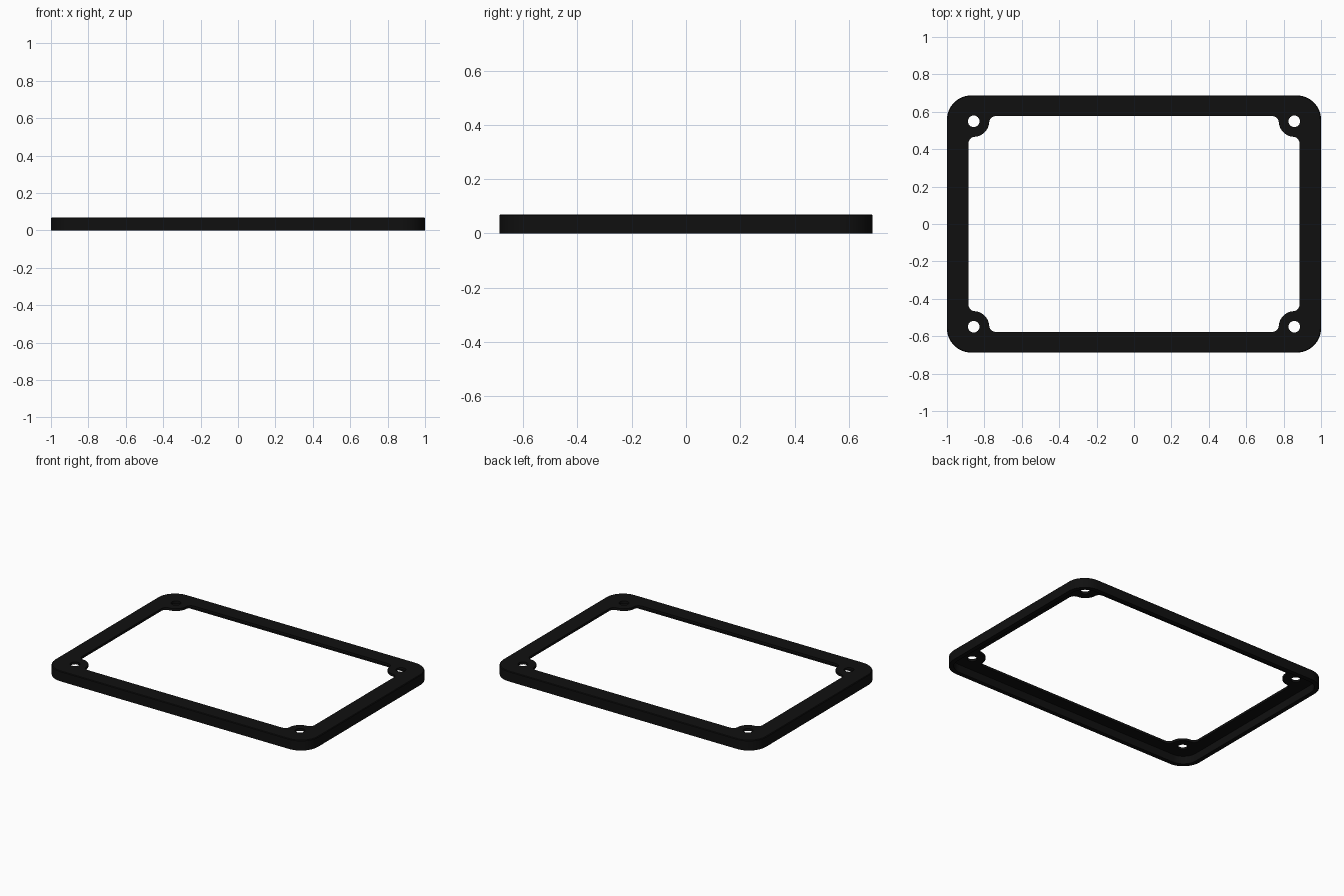
import bpy, bmesh, math

if "Cube" in bpy.data.objects:
    bpy.data.objects.remove(bpy.data.objects["Cube"])

HX, HY, H = 1.0, 0.6875, 0.07      # outer half sizes and height
CORNER = 0.13                      # outer corner radius
WALL, PLATE, BEVEL = 0.03, 0.016, 0.004
IX, IY = 0.885, 0.577              # half sizes of the opening
TX, TY, TR = 0.857, 0.549, 0.083   # screw tab centre and radius
HOLE, FILLET = 0.031, 0.035


def arc(cx, cy, r, a0, a1, n):
    return [(cx + r * math.cos(a0 + (a1 - a0) * i / n),
             cy + r * math.sin(a0 + (a1 - a0) * i / n)) for i in range(n + 1)]


def mirrored(quarter):
    """Repeat a first-quadrant outline in all four quadrants, in order."""
    out = []
    for sx, sy in ((1, 1), (-1, 1), (-1, -1), (1, -1)):
        q = [(x * sx, y * sy) for x, y in quarter]
        out += q if sx * sy > 0 else q[::-1]
    return out


def outer(inset):
    r = CORNER - inset
    return mirrored(arc(HX - CORNER, HY - CORNER, r, 0, math.pi / 2, 14))


def opening():
    # Side fillet, screw tab lobe, top fillet
    reach = TR + FILLET
    x1 = IX - FILLET
    y1 = TY - math.sqrt(reach ** 2 - (x1 - TX) ** 2)
    y2 = IY - FILLET
    x2 = TX - math.sqrt(reach ** 2 - (y2 - TY) ** 2)
    a1 = math.atan2(TY - y1, TX - x1)
    a2 = math.atan2(TY - y2, TX - x2)
    q = arc(x1, y1, FILLET, 0, a1, 7)
    q += arc(TX, TY, TR, a1 + math.pi, a2 + math.pi, 12)[1:-1]
    q += arc(x2, y2, FILLET, a2, math.pi / 2, 7)
    return mirrored(q)


bm = bmesh.new()


def ring(points, z):
    vs = [bm.verts.new((x, y, z)) for x, y in points]
    es = [bm.edges.new((vs[i], vs[(i + 1) % len(vs)])) for i in range(len(vs))]
    return vs, es


def bridge(a, b):
    n = len(a[0])
    for i in range(n):
        j = (i + 1) % n
        bm.faces.new((a[0][i], a[0][j], b[0][j], b[0][i]))


def fill(rings):
    bmesh.ops.triangle_fill(bm, use_beauty=True, use_dissolve=False,
                            edges=[e for r in rings for e in r[1]])


# Outer wall with a fine bevel on its top edge
under = H - PLATE
foot = ring(outer(0), 0)
shoulder = ring(outer(0), H - BEVEL)
rim = ring(outer(BEVEL), H)
inner_foot = ring(outer(WALL), 0)
inner_top = ring(outer(WALL), under)

# Opening and screw holes through the thin top plate
open_top, open_low = ring(opening(), H), ring(opening(), under)
holes_top, holes_low = [], []
for sx in (-1, 1):
    for sy in (-1, 1):
        c = arc(sx * TX, sy * TY, HOLE, 0, 2 * math.pi, 24)[:-1]
        holes_top.append(ring(c, H))
        holes_low.append(ring(c, under))

fill([rim, open_top] + holes_top)
fill([inner_top, open_low] + holes_low)
for a, b in [(foot, shoulder), (shoulder, rim), (inner_foot, inner_top),
             (foot, inner_foot), (open_top, open_low), *zip(holes_top, holes_low)]:
    bridge(a, b)
bmesh.ops.recalc_face_normals(bm, faces=bm.faces[:])

mesh = bpy.data.meshes.new("bezel_frame")
bm.to_mesh(mesh)
bm.free()
frame = bpy.data.objects.new("bezel_frame", mesh)
bpy.context.collection.objects.link(frame)

black = bpy.data.materials.new("matte black")
black.diffuse_color = (0.005, 0.005, 0.005, 1)
black.use_nodes = True
black.node_tree.nodes["Principled BSDF"].inputs["Base Color"].default_value = black.diffuse_color
mesh.materials.append(black)

bpy.context.view_layer.objects.active = frame
frame.select_set(True)
bpy.ops.object.shade_smooth_by_angle(angle=math.radians(30))
